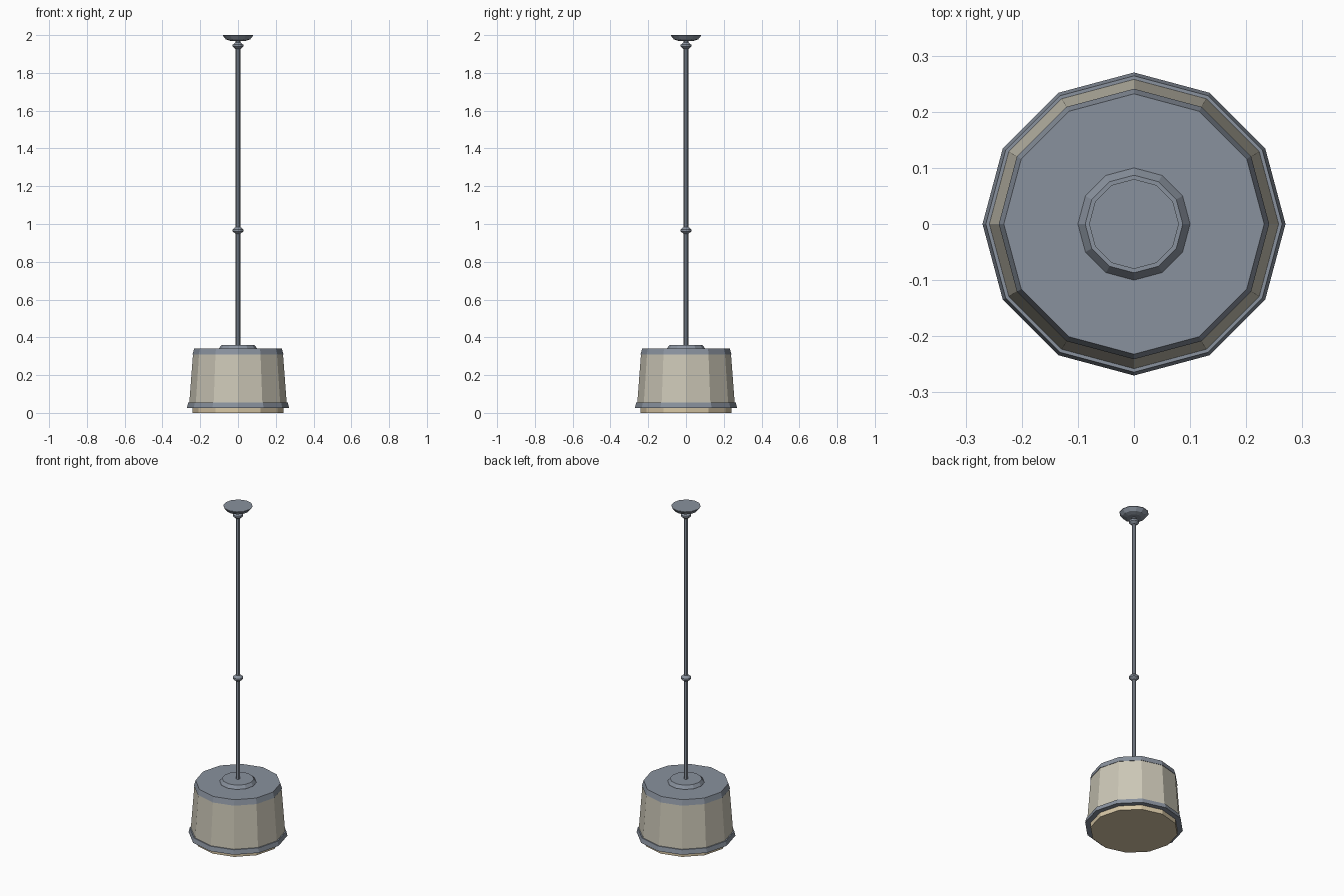
import bpy, bmesh, math

if "Cube" in bpy.data.objects:
    bpy.data.objects.remove(bpy.data.objects["Cube"])


def material(name, rgb):
    m = bpy.data.materials.new(name)
    m.diffuse_color = (*rgb, 1)
    m.use_nodes = True
    m.node_tree.nodes["Principled BSDF"].inputs["Base Color"].default_value = m.diffuse_color
    return m


metal = material("blue grey metal", (0.25, 0.285, 0.34))
cream = material("cream shade", (0.60, 0.57, 0.47))
warm = material("warm diffuser", (0.68, 0.57, 0.38))


def lathe(name, profile, mat, sides=12, caps=True):
    """Revolve (radius, z) points, bottom to top, into a flat-faced solid."""
    bm = bmesh.new()
    rings = []
    for r, z in profile:
        rings.append([bm.verts.new((r * math.cos(2 * math.pi * i / sides),
                                    r * math.sin(2 * math.pi * i / sides), z))
                      for i in range(sides)])
    for a, b in zip(rings, rings[1:]):
        for i in range(sides):
            j = (i + 1) % sides
            bm.faces.new((a[i], a[j], b[j], b[i]))
    if caps:
        bm.faces.new(rings[0][::-1])
        bm.faces.new(rings[-1])
    me = bpy.data.meshes.new(name)
    bm.to_mesh(me)
    bm.free()
    me.materials.append(mat)
    ob = bpy.data.objects.new(name, me)
    bpy.context.collection.objects.link(ob)
    return ob


# Lamp head
lathe("diffuser", [(0.24, 0.0), (0.24, 0.035)], warm)
lathe("bottom_rim", [(0.27, 0.027), (0.264, 0.054)], metal)
lathe("shade", [(0.258, 0.05), (0.238, 0.315)], cream)
lathe("top_cap", [(0.241, 0.308), (0.232, 0.34)], metal)
lathe("collar", [(0.10, 0.338), (0.10, 0.342), (0.087, 0.36)], metal)

# Hanging rod with two knuckles
lathe("rod", [(0.012, 0.35), (0.012, 1.98)], metal, 8)
for name, z in (("middle_knuckle", 0.966), ("upper_knuckle", 1.944)):
    lathe(name, [(0.013, z - 0.018), (0.028, z - 0.005),
                 (0.028, z + 0.005), (0.013, z + 0.018)], metal)

# Ceiling canopy
lathe("canopy", [(0.04, 1.969), (0.064, 1.977), (0.08, 1.997), (0.08, 2.0)], metal)
